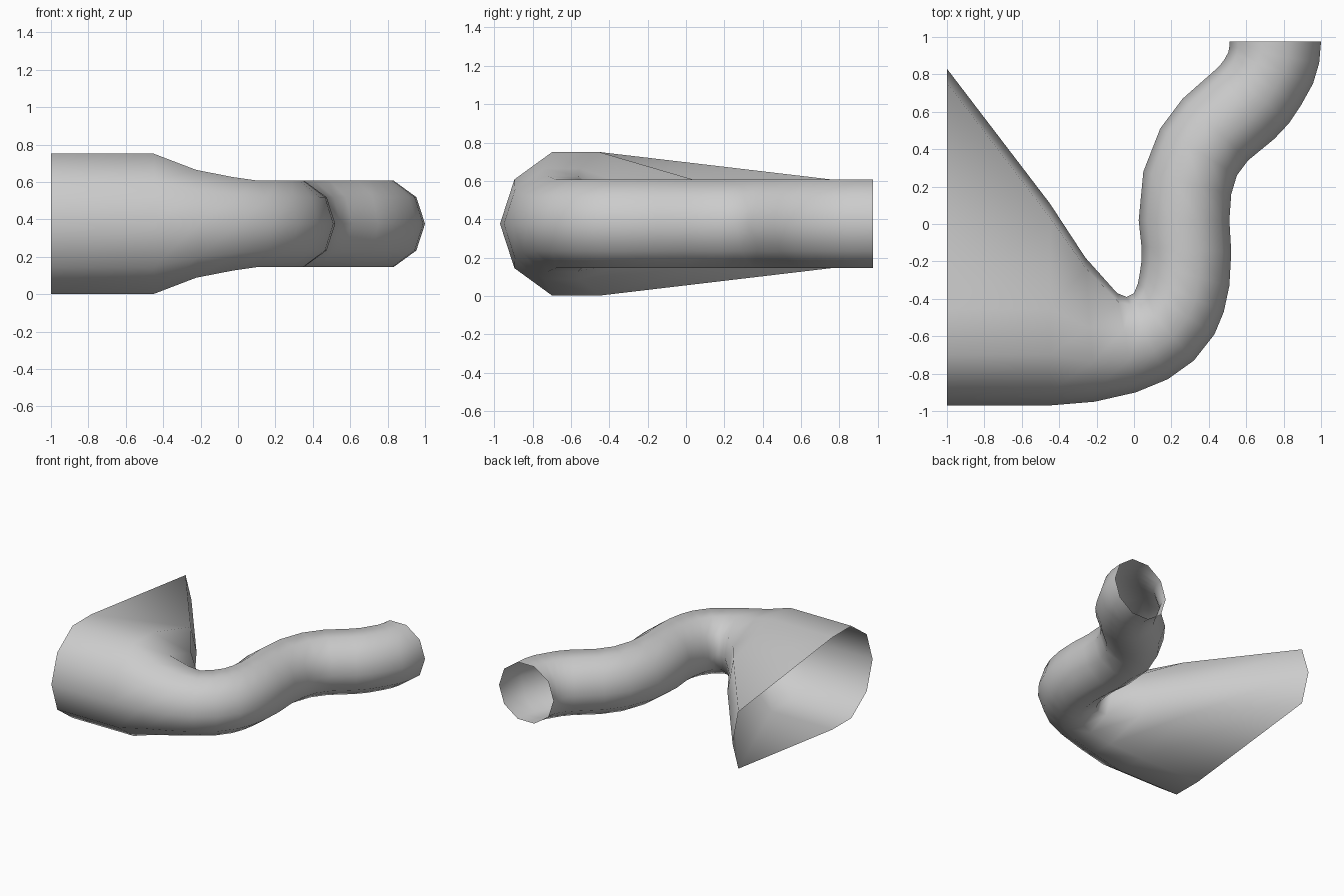
import bpy, bmesh, math
from mathutils import Vector

if "Cube" in bpy.data.objects:
    bpy.data.objects.remove(bpy.data.objects["Cube"])

SIDES = 10
MID_Z = 0.376
R = 0.243

# Cross-sections along the duct: outer x, y, inner x, y, radius
sections = [
    (-1.00, -0.97, -1.00, 0.83, 0.394),
    (-0.45, -0.97, -0.45, 0.11, 0.394),
    (-0.21, -0.95, -0.26, -0.18, 0.303),
    (0.01, -0.90, -0.09, -0.37, 0.262),
    (0.18, -0.83, -0.04, -0.39, R),
    (0.32, -0.73, 0.00, -0.37, R),
    (0.43, -0.59, 0.02, -0.32, R),
    (0.48, -0.47, 0.03, -0.27, R),
    (0.51, -0.33, 0.04, -0.20, R),
    (0.52, -0.15, 0.04, -0.12, R),
    (0.51, 0.02, 0.025, 0.02, R),
    (0.52, 0.16, 0.05, 0.28, R),
    (0.55, 0.26, 0.14, 0.51, R),
    (0.61, 0.34, 0.26, 0.67, R),
    (0.75, 0.455, 0.43, 0.82, R),
    (0.83, 0.54, 0.465, 0.855, R),
    (0.89, 0.63, 0.487, 0.885, R),
    (0.957, 0.75, 0.505, 0.92, R),
    (0.99, 0.86, 0.51, 0.95, R),
    (1.00, 0.975, 0.51, 0.975, R),
]


def section_points(ox, oy, ix, iy, r):
    """Decagon ring; its inner three corners are stretched to the inner edge."""
    outer, inner = Vector((ox, oy, MID_Z)), Vector((ix, iy, MID_Z))
    d = (inner - outer).normalized()
    stretch = (inner - outer).length - 2 * r
    for k in range(SIDES):
        a = 2 * math.pi * k / SIDES
        along = r * (1 - math.cos(a))
        if k in (4, 5, 6):
            along += stretch
        yield outer + d * along + Vector((0, 0, r * math.sin(a)))


# Open-ended duct skin
bm = bmesh.new()
rings = [[bm.verts.new(p) for p in section_points(*s)] for s in sections]
for a, b in zip(rings, rings[1:]):
    for k in range(SIDES):
        n = (k + 1) % SIDES
        bm.faces.new((a[k], a[n], b[n], b[k])).smooth = True
bmesh.ops.recalc_face_normals(bm, faces=bm.faces)
mesh = bpy.data.meshes.new("curved_duct")
bm.to_mesh(mesh)
bm.free()
duct = bpy.data.objects.new("curved_duct", mesh)
bpy.context.collection.objects.link(duct)
